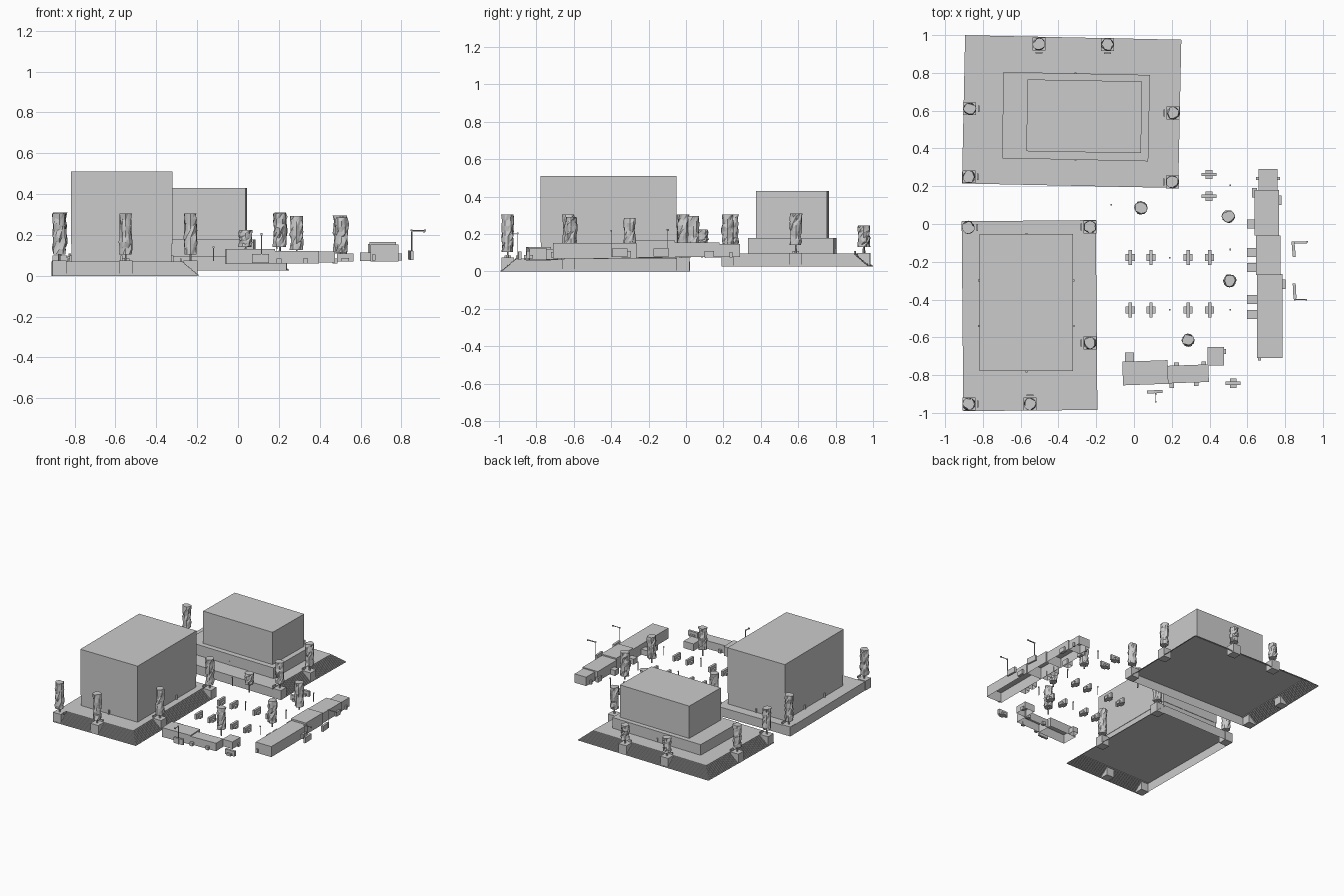
import bpy, bmesh, math, random
from mathutils import Matrix, Vector

if "Cube" in bpy.data.objects:
    bpy.data.objects.remove(bpy.data.objects["Cube"])

random.seed(4)


def finish(name, bm, loc=(0, 0, 0), rot=0):
    bmesh.ops.recalc_face_normals(bm, faces=bm.faces)
    me = bpy.data.meshes.new(name)
    bm.to_mesh(me)
    bm.free()
    ob = bpy.data.objects.new(name, me)
    ob.location = loc
    ob.rotation_euler.z = math.radians(rot)
    bpy.context.collection.objects.link(ob)
    return ob


def add_box(bm, x0, x1, y0, y1, z0, z1, hollow=False):
    m = Matrix.Translation(((x0 + x1) / 2, (y0 + y1) / 2, (z0 + z1) / 2)) @ \
        Matrix.Diagonal((x1 - x0, y1 - y0, z1 - z0, 1))
    vs = bmesh.ops.create_cube(bm, size=1, matrix=m)["verts"]
    if hollow:  # leave the underside open
        low = [f for f in {f for v in vs for f in v.link_faces}
               if all(v.co.z < z0 + 1e-5 for v in f.verts)]
        bmesh.ops.delete(bm, geom=low, context="FACES_ONLY")


def box(name, x0, x1, y0, y1, z0, z1, rot=0, hollow=False):
    bm = bmesh.new()
    cx, cy = (x0 + x1) / 2, (y0 + y1) / 2
    add_box(bm, x0 - cx, x1 - cx, y0 - cy, y1 - cy, z0, z1, hollow)
    return finish(name, bm, (cx, cy, 0), rot)


def stepped_platform(name, w, d, loc, rot, sides, h=0.07, run=0.075, n=12):
    """Open-bottomed slab with mitred stairs; sides = flags for -x, +x, -y, +y."""
    bm = bmesh.new()
    loops = []

    def ring(i, z):
        o = run * i / (n - 1)
        l, r, f, b = (o * s for s in sides)
        return [bm.verts.new(p) for p in (
            (-w / 2 + l, -d / 2 + f, z), (w / 2 - r, -d / 2 + f, z),
            (w / 2 - r, d / 2 - b, z), (-w / 2 + l, d / 2 - b, z))]
    for i in range(n):
        loops += [ring(i, h * i / n), ring(i, h * (i + 1) / n)]
    for a, b in zip(loops, loops[1:]):
        for k in range(4):
            j = (k + 1) % 4
            bm.faces.new((a[k], a[j], b[j], b[k]))
    bm.faces.new(loops[-1])
    bmesh.ops.remove_doubles(bm, verts=bm.verts, dist=1e-6)
    bmesh.ops.dissolve_degenerate(bm, edges=bm.edges, dist=1e-6)
    return finish(name, bm, loc, rot)


def tree(x, y, z_trunk, z0, z1, r=0.034):
    """Thin trunk with a crumpled, faceted column of leaves."""
    bm = bmesh.new()
    bmesh.ops.create_cone(bm, cap_ends=True, segments=6, radius1=0.006, radius2=0.004,
                          depth=z0 - z_trunk + 0.02,
                          matrix=Matrix.Translation((0, 0, (z0 + z_trunk) / 2 + 0.01)))
    finish("tree_trunk", bm, (x, y, 0))
    bm = bmesh.new()
    seg, rows = 12, 8
    loops = []
    for i in range(rows):
        z = z0 + (z1 - z0) * i / (rows - 1)
        jz = 0.008 if 0 < i < rows - 1 else 0.0
        loops.append([bm.verts.new((
            math.cos(2 * math.pi * k / seg) * q, math.sin(2 * math.pi * k / seg) * q,
            z + random.uniform(-jz, jz)))
            for k in range(seg) for q in [r * random.uniform(0.72, 1.05)]])
    for a, b in zip(loops, loops[1:]):
        for k in range(seg):
            j = (k + 1) % seg
            bm.faces.new((a[k], a[j], b[j]))
            bm.faces.new((a[k], b[j], b[k]))
    bm.faces.new(loops[0])
    bm.faces.new(loops[-1])
    finish("tree_crown", bm, (x, y, 0))


def planter(x, y, z, dx, dy):
    """Square tree box rising to platform height, with a bench on its inner side."""
    box("planter", x - 0.034, x + 0.034, y - 0.034, y + 0.034, z, z + 0.074)
    bx, by = x + dx * 0.047, y + dy * 0.047
    hx, hy = (0.004, 0.018) if dx else (0.018, 0.004)
    box("planter_bench", bx - hx, bx + hx, by - hy, by + hy, z + 0.07, z + 0.085)


def ground(x, y):
    return 0.062 + 0.012 * max(x, 0) + 0.011 * (y + 0.9)


def street_bench(x, y, rot=0):
    """Long upright panel crossed by a shorter seat block."""
    z = ground(x, y)
    bm = bmesh.new()
    add_box(bm, -0.009, 0.009, -0.04, 0.04, 0, 0.04)
    add_box(bm, -0.024, 0.024, -0.018, 0.018, 0, 0.018)
    finish("street_bench", bm, (x, y, z), rot)


def panel(x, y, rot):
    bm = bmesh.new()
    add_box(bm, -0.008, 0.008, -0.041, 0.041, 0, 0.043)
    finish("curb_panel", bm, (x, y, ground(x, y)), rot)


def post(x, y, h, arm=None):
    bm = bmesh.new()
    z = ground(x, y)
    add_box(bm, -0.002, 0.002, -0.002, 0.002, z, z + h)
    add_box(bm, -0.004, 0.004, -0.004, 0.004, z + h - 0.008, z + h)
    if arm:
        ax, ay = arm
        add_box(bm, min(0, ax) - 0.002, max(0, ax) + 0.002, min(0, ay) - 0.002,
                max(0, ay) + 0.002, z + h - 0.006, z + h - 0.002)
        add_box(bm, ax - 0.005, ax + 0.005, ay - 0.004, ay + 0.004, z + h - 0.01, z + h)
    finish("lamp_post", bm, (x, y, 0))


# West block: platform with stairs to the front and right, ground floor, tower
stepped_platform("west_platform", 0.71, 1.005, (-0.553, -0.485, 0), 0.5, (0, 1, 1, 0))
box("west_ground_floor", -0.815, -0.325, -0.775, -0.055, 0.07, 0.155)
box("west_tower", -0.818, -0.322, -0.778, -0.052, 0.155, 0.51)
for x, y, dx, dy in ((-0.877, -0.018, 1, 0), (-0.233, -0.016, -1, 0), (-0.233, -0.63, -1, 0),
                     (-0.874, -0.953, 1, 0), (-0.55, -0.953, 0, 1)):
    planter(x, y, 0, dx, dy)
    tree(x, y, 0.07, 0.105, 0.305)

# North block: platform with stairs on three sides, podium, tower
stepped_platform("north_platform", 1.145, 0.785, (-0.33, 0.595, 0.025), -1.2, (1, 1, 0, 1))
box("north_podium", -0.695, 0.08, 0.34, 0.797, 0.095, 0.178, -1.2)
box("north_tower", -0.567, 0.04, 0.38, 0.76, 0.178, 0.43, -1)
for x, y, dx, dy, z0, z1 in ((-0.87, 0.61, 1, 0, 0.14, 0.31), (-0.874, 0.25, 1, 0, 0.14, 0.305),
                             (0.207, 0.587, -1, 0, 0.14, 0.31), (0.204, 0.223, -1, 0, 0.14, 0.305),
                             (-0.503, 0.953, 0, -1, 0.13, 0.245),
                             (-0.14, 0.95, 0, -1, 0.13, 0.245)):
    planter(x, y, 0.025, dx, dy)
    tree(x, y, 0.095, z0, z1)

# Doors in the middle of each big wall
for x, y, z in ((-0.57, -0.78, 0.07), (-0.57, -0.052, 0.07), (-0.82, -0.3, 0.07),
                (-0.82, -0.54, 0.07), (-0.32, -0.3, 0.07), (-0.32, -0.54, 0.07),
                (-0.31, 0.342, 0.095), (-0.31, 0.797, 0.095)):
    box("door", x - 0.005, x + 0.005, y - 0.005, y + 0.005, z, z + 0.03)

# Long low shop row on the east side, with entrance porches
for x0, x1, y0, y1, z0, z1 in ((0.65, 0.785, -0.71, -0.265, 0.07, 0.152),
                               (0.645, 0.775, -0.27, -0.06, 0.075, 0.165),
                               (0.637, 0.768, -0.06, 0.18, 0.078, 0.155),
                               (0.66, 0.76, 0.18, 0.29, 0.078, 0.147)):
    box("east_shop", x0, x1, y0, y1, z0, z1, 0, True)
for y in (-0.48, -0.4, -0.23, -0.15, 0.0):
    box("east_porch", 0.597, 0.65, y - 0.024, y + 0.024, 0.072, 0.115, 0, True)
for x, y in ((0.77, 0.125), (0.638, 0.165), (0.79, -0.32)):
    box("east_side_step", x - 0.012, x + 0.012, y - 0.025, y + 0.025, 0.075, 0.11)
for x, y in ((0.765, 0.24), (0.655, 0.24), (0.665, -0.715)):
    box("east_side_door", x - 0.008, x + 0.008, y - 0.008, y + 0.008, 0.075, 0.105)

# South shop row
box("south_shop", -0.06, 0.18, -0.85, -0.725, 0.058, 0.13, 2, True)
box("south_shop", 0.18, 0.395, -0.84, -0.747, 0.06, 0.122, 2, True)
box("south_corner_shop", 0.39, 0.476, -0.748, -0.65, 0.065, 0.12, 0, True)
box("south_porch", -0.047, 0.0, -0.73, -0.68, 0.062, 0.105, 0, True)
for x, y in ((0.37, -0.74), (0.225, -0.745), (0.475, -0.675), (0.2, -0.855), (0.33, -0.845)):
    box("south_step", x - 0.012, x + 0.012, y - 0.012, y + 0.012, 0.06, 0.085)

# Plaza furniture
for x in (-0.02, 0.09, 0.287, 0.4):
    for y in (-0.178, -0.455):
        street_bench(x, y)
for x, y in ((0.397, 0.262), (0.397, 0.147), (0.525, -0.843)):
    street_bench(x, y, 90)
for x, y, rot in ((0.845, -0.133, 5), (0.85, -0.355, 3), (0.11, -0.888, 92)):
    panel(x, y, rot)
for x, y in ((-0.12, 0.103), (0.19, -0.178), (0.19, -0.455), (0.51, 0.205),
             (0.51, -0.135), (0.51, -0.455)):
    post(x, y, 0.07)
post(0.85, -0.1, 0.145, (0.065, 0.005))
post(0.852, -0.4, 0.145, (0.06, 0))
post(0.115, -0.9, 0.145, (0, -0.04))

# Plaza trees
for x, y, z0, z1 in ((0.037, 0.085, 0.14, 0.225), (0.5, 0.04, 0.11, 0.295),
                     (0.507, -0.3, 0.115, 0.285), (0.287, -0.615, 0.125, 0.292)):
    tree(x, y, ground(x, y), z0, z1, 0.035 if y < 0.05 else 0.036)
